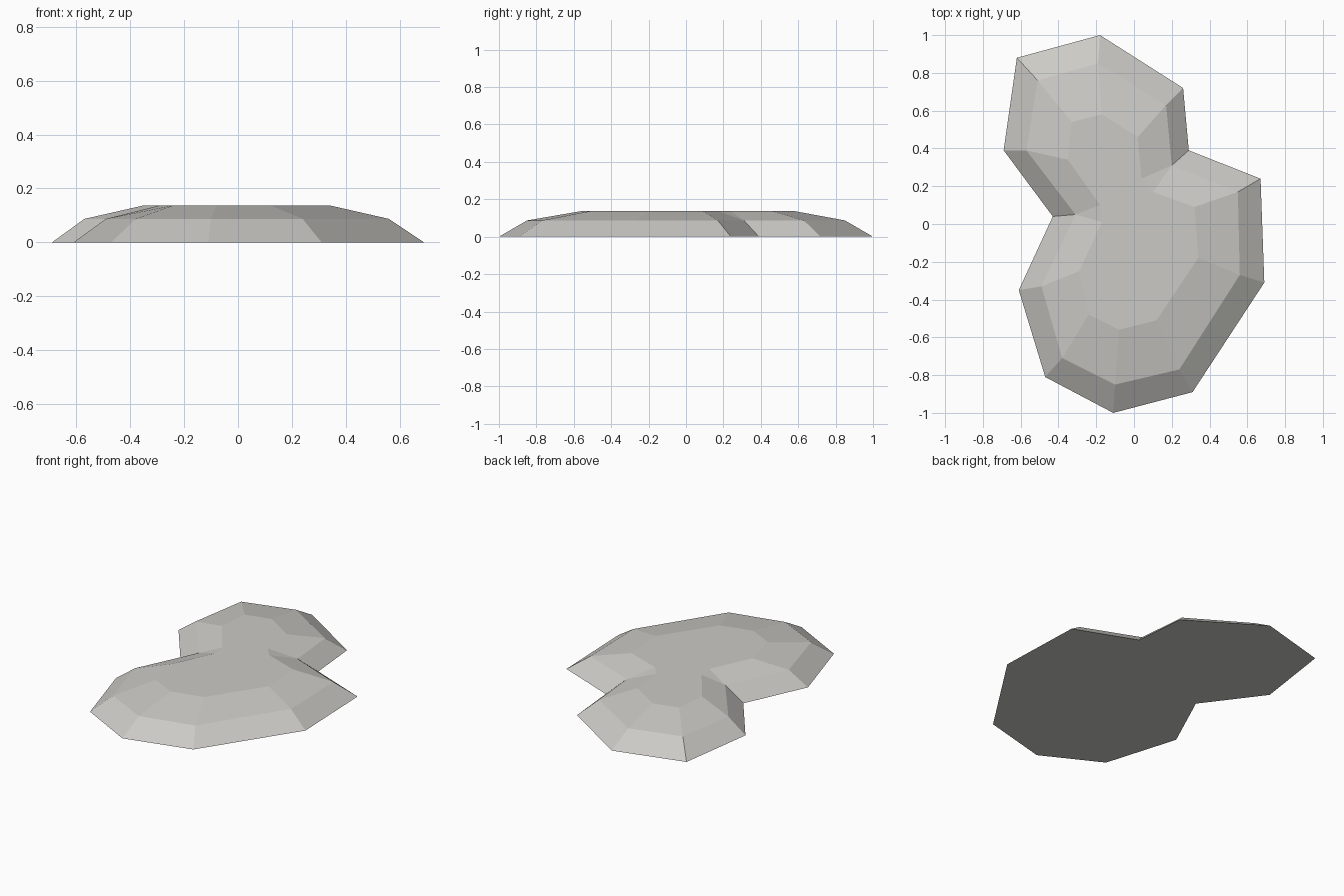
import bpy
import bmesh

if "Cube" in bpy.data.objects:
    bpy.data.objects.remove(bpy.data.objects["Cube"], do_unlink=True)


def make_material(name, colour):
    material = bpy.data.materials.new(name)
    material.use_nodes = True
    material.diffuse_color = colour
    material.node_tree.nodes["Principled BSDF"].inputs["Base Color"].default_value = colour
    return material


# Contours run counter-clockwise from the front tip
ground_contour = [
    (-0.11, -1), (0.31, -0.89), (0.69, -0.31), (0.67, 0.24),
    (0.29, 0.39), (0.26, 0.72), (-0.18, 1), (-0.62, 0.88),
    (-0.69, 0.39), (-0.43, 0.04), (-0.61, -0.35), (-0.47, -0.81)]
shoulder_contour = [
    (-0.1, -0.85), (0.24, -0.77), (0.56, -0.27), (0.55, 0.17),
    (0.2, 0.31), (0.17, 0.63), (-0.19, 0.85), (-0.51, 0.76),
    (-0.57, 0.39), (-0.31, 0.05), (-0.49, -0.33), (-0.38, -0.71)]
lower_plateau = [
    (-0.17, 0.01), (-0.29, -0.25), (-0.24, -0.48), (-0.08, -0.56),
    (0.12, -0.51), (0.34, -0.18), (0.32, 0.09), (0.1, 0.17)]
upper_plateau = [
    (0.04, 0.24), (0.02, 0.46), (-0.17, 0.58), (-0.33, 0.54),
    (-0.35, 0.34), (-0.18, 0.1)]

bm = bmesh.new()


def add_ring(points, height):
    return [bm.verts.new((x, y, height)) for x, y in points]


ground = add_ring(ground_contour, 0)
shoulder = add_ring(shoulder_contour, 0.087)
lower = add_ring(lower_plateau, 0.137)
upper = add_ring(upper_plateau, 0.137)

# Steep outer skirt
count = len(ground)
for i in range(count):
    j = (i + 1) % count
    bm.faces.new((ground[i], ground[j], shoulder[j], shoulder[i]))


def add_slope(outer, inner):
    for i in range(len(outer) - 1):
        bm.faces.new((outer[i], outer[i + 1], inner[i + 1], inner[i]))


# Gentle upper slopes of both lobes, joined by a triangle in each notch
right_notch, left_notch = 9, 4
add_slope(shoulder[right_notch:] + shoulder[:left_notch + 1], lower)
add_slope(shoulder[left_notch:right_notch + 1], upper)
bm.faces.new((shoulder[left_notch], upper[0], lower[-1]))
bm.faces.new((shoulder[right_notch], lower[0], upper[-1]))

# Flat top and underside
bm.faces.new(lower + upper)
bm.faces.new(list(reversed(ground)))
bmesh.ops.recalc_face_normals(bm, faces=bm.faces)

mesh = bpy.data.meshes.new("rock_slab")
bm.to_mesh(mesh)
bm.free()
mesh.materials.append(make_material("pale stone grey", (0.6, 0.59, 0.56, 1)))
rock_slab = bpy.data.objects.new("rock_slab", mesh)
bpy.context.collection.objects.link(rock_slab)
